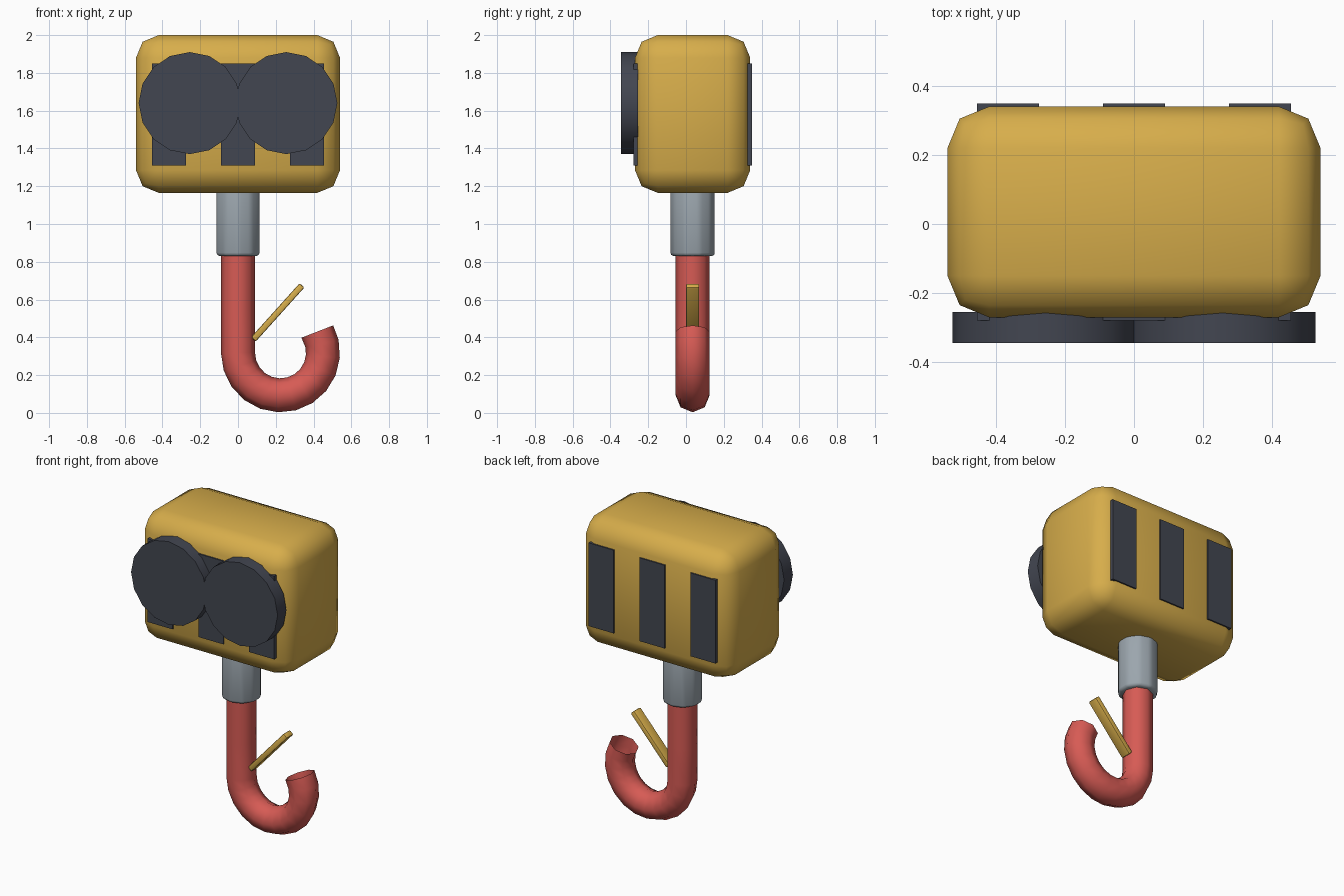
import bpy, math

if "Cube" in bpy.data.objects:
    bpy.data.objects.remove(bpy.data.objects["Cube"])

YC = 0.035  # depth centre of the block and hook


def material(name, rgb):
    m = bpy.data.materials.new(name)
    m.diffuse_color = (*rgb, 1)
    m.use_nodes = True
    m.node_tree.nodes["Principled BSDF"].inputs["Base Color"].default_value = m.diffuse_color
    return m


YELLOW = material("crane_yellow", (0.68, 0.42, 0.07))
DARK = material("dark_grey", (0.055, 0.061, 0.082))
STEEL = material("steel_grey", (0.33, 0.38, 0.42))
RED = material("hook_red", (0.68, 0.105, 0.09))


def finish(name, mat, bevel=0, segments=1, smooth=None):
    o = bpy.context.object
    o.name = name
    o.data.materials.append(mat)
    bpy.ops.object.transform_apply(location=False, rotation=True, scale=True)
    if bevel:
        b = o.modifiers.new("bevel", 'BEVEL')
        b.width, b.segments = bevel, segments
        bpy.ops.object.modifier_apply(modifier="bevel")
    if smooth:
        bpy.ops.object.shade_smooth_by_angle(angle=math.radians(smooth))
    return o


def box(name, centre, size, mat, rot=(0, 0, 0), **kw):
    bpy.ops.mesh.primitive_cube_add(size=1, location=centre, rotation=rot)
    bpy.context.object.scale = size
    return finish(name, mat, **kw)


def cylinder(name, centre, r, depth, sides, mat, rot=(0, 0, 0), **kw):
    bpy.ops.mesh.primitive_cylinder_add(vertices=sides, radius=r, depth=depth,
                                        location=centre, rotation=rot)
    return finish(name, mat, **kw)


# Rounded block housing
box("block_housing", (0, YC, 1.5825), (1.08, 0.61, 0.835), YELLOW,
    bevel=0.12, segments=2, smooth=50)

# Dark bands passing through the housing, showing front and back
for i, x in enumerate((-0.365, 0, 0.365)):
    box(f"side_band_{i + 1}", (x, YC, 1.58), (0.18, 0.628, 0.54), DARK)

# Pulley discs on the front
for side, x in (("left", -0.256), ("right", 0.256)):
    cylinder(f"pulley_{side}", (x, -0.30, 1.64), 0.27, 0.09, 16, DARK,
             rot=(math.pi / 2, 0, 0), smooth=30)

# Swivel collar
cylinder("swivel_collar", (0, YC, 1.03), 0.12, 0.40, 10, STEEL,
         bevel=0.018, segments=2, smooth=50)

# Hook: straight shank and 210 degree bend, swept with an octagon, open tip
R, CZ, STEPS = 0.225, 0.318, 12
path = [(0, 1.1), (0, 0.83), (0, 0.55)]
for i in range(STEPS + 1):
    a = math.radians(180 + 210 * i / STEPS)
    path.append((R + R * math.cos(a), CZ + R * math.sin(a)))
verts, faces = [], []
for i, (x, z) in enumerate(path):
    x0, z0 = path[max(i - 1, 0)]
    x1, z1 = path[min(i + 1, len(path) - 1)]
    d = math.hypot(x1 - x0, z1 - z0)
    nx, nz = -(z1 - z0) / d, (x1 - x0) / d
    for k in range(8):
        t = k * math.pi / 4
        c, s = 0.09 * math.cos(t), 0.09 * math.sin(t)
        verts.append((x + nx * c, YC + s, z + nz * c))
for i in range(len(path) - 1):
    for k in range(8):
        a, b = i * 8 + k, i * 8 + (k + 1) % 8
        faces.append((a, a + 8, b + 8, b))
me = bpy.data.meshes.new("hook")
me.from_pydata(verts, [], faces)
hook = bpy.data.objects.new("hook", me)
bpy.context.collection.objects.link(hook)
bpy.ops.object.select_all(action='DESELECT')
hook.select_set(True)
bpy.context.view_layer.objects.active = hook
bpy.ops.object.mode_set(mode='EDIT')
bpy.ops.mesh.select_all(action='SELECT')
bpy.ops.mesh.normals_make_consistent(inside=False)
bpy.ops.object.mode_set(mode='OBJECT')
finish("hook", RED, smooth=60)

# Safety latch
box("safety_latch", (0.21, YC, 0.532), (0.385, 0.07, 0.034), YELLOW,
    rot=(0, -math.radians(48), 0), bevel=0.008, segments=2, smooth=40)
